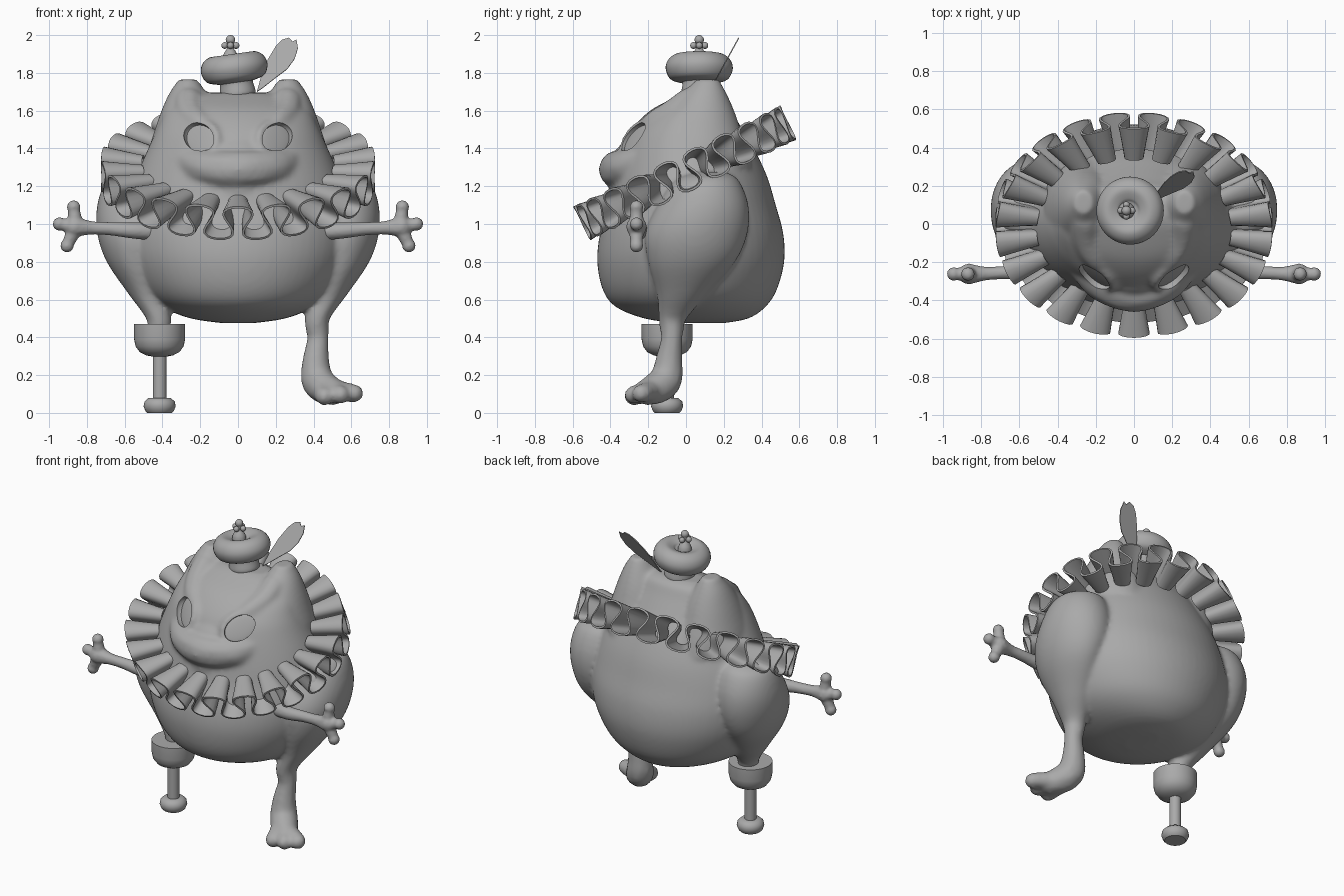
import bpy, bmesh, math
from mathutils import Matrix, Vector

if "Cube" in bpy.data.objects:
    bpy.data.objects.remove(bpy.data.objects["Cube"])

grey = bpy.data.materials.new("plain_grey")
grey.use_nodes = True
grey.diffuse_color = (0.4, 0.4, 0.4, 1)
grey.node_tree.nodes["Principled BSDF"].inputs["Base Color"].default_value = (0.4, 0.4, 0.4, 1)


def smooth_path(keys, steps):
    """Catmull-Rom interpolation of tuples of any length."""
    out = []
    for i in range(len(keys) - 1):
        a, b, c, d = keys[max(i - 1, 0)], keys[i], keys[i + 1], keys[min(i + 2, len(keys) - 1)]
        for k in range(steps):
            t = k / steps
            out.append([0.5 * (2 * q + (r - p) * t + (2 * p - 5 * q + 4 * r - s) * t * t
                               + (3 * q - p - 3 * r + s) * t ** 3)
                        for p, q, r, s in zip(a, b, c, d)])
    return out + [list(keys[-1])]


def loft(bm, sections, steps=5, sides=64):
    """Skin level elliptical rings given as (x, y, z, x radius, y radius)."""
    rings = []
    for x, y, z, rx, ry in smooth_path(sections, steps):
        angles = [math.tau * i / sides for i in range(sides)]
        rings.append([bm.verts.new((x + rx * math.cos(a), y + ry * math.sin(a), z)) for a in angles])
    for low, high in zip(rings, rings[1:]):
        for i in range(sides):
            j = (i + 1) % sides
            bm.faces.new((low[i], low[j], high[j], high[i]))
    bm.faces.new(rings[0][::-1])
    bm.faces.new(rings[-1])


def lathe(bm, x, y, profile, steps):
    loft(bm, [(x, y, z, r, r) for r, z in profile], steps, 40)


def ball(bm, place, radius=1.0, detail=2):
    matrix = place if isinstance(place, Matrix) else Matrix.Translation(place)
    bmesh.ops.create_icosphere(bm, subdivisions=detail, radius=radius, matrix=matrix)


def beads(bm, keys, side=1, steps=8):
    """Fleshy tube along keys (x, y, z, radius), to be fused by remeshing."""
    for x, y, z, r in smooth_path(keys, steps):
        ball(bm, Vector((side * x, y, z)), r)


def finish(name, bm, angle=40, voxel=0, relax=0, cutter=None, thickness=0):
    bmesh.ops.recalc_face_normals(bm, faces=bm.faces)
    mesh = bpy.data.meshes.new(name)
    bm.to_mesh(mesh)
    bm.free()
    obj = bpy.data.objects.new(name, mesh)
    bpy.context.collection.objects.link(obj)
    if voxel:
        mod = obj.modifiers.new("fuse", "REMESH")
        mod.mode, mod.voxel_size = "VOXEL", voxel
        mod = obj.modifiers.new("relax", "SMOOTH")
        mod.factor, mod.iterations = 0.5, relax
    if cutter:
        mod = obj.modifiers.new("sockets", "BOOLEAN")
        mod.operation, mod.object = "DIFFERENCE", cutter
    if thickness:
        mod = obj.modifiers.new("cloth", "SOLIDIFY")
        mod.thickness, mod.offset = thickness, 0
    graph = bpy.context.evaluated_depsgraph_get()
    baked = bpy.data.meshes.new_from_object(obj.evaluated_get(graph))
    obj.modifiers.clear()
    obj.data = baked
    baked.materials.clear()
    baked.materials.append(grey)
    baked.polygons.foreach_set("use_smooth", [True] * len(baked.polygons))
    baked.set_sharp_from_angle(angle=math.radians(angle))
    return obj


def eye_frame(side, shift):
    """Slanted frame on the face, local z pointing out of the eye."""
    normal = Vector((side * 0.48, -0.75, 0.42)).normalized()
    spin = normal.to_track_quat("Z", "Y").to_matrix().to_4x4() @ Matrix.Rotation(side * 0.6, 4, "Z")
    return Matrix.Translation(Vector((side * 0.2, -0.265, 1.452)) + normal * shift) @ spin


# Body and head: z, half width, front y, back y
bm = bmesh.new()
outline = [(0.475, 0.08, -0.05, 0.2), (0.5, 0.25, -0.22, 0.33), (0.56, 0.4, -0.37, 0.42),
           (0.65, 0.5, -0.44, 0.48), (0.8, 0.575, -0.47, 0.52), (0.95, 0.6, -0.455, 0.515),
           (1.1, 0.585, -0.41, 0.475), (1.25, 0.54, -0.38, 0.43), (1.4, 0.475, -0.34, 0.36),
           (1.5, 0.43, -0.29, 0.3), (1.6, 0.38, -0.19, 0.24), (1.67, 0.3, -0.06, 0.2),
           (1.695, 0.18, 0.0, 0.15)]
loft(bm, [(0, (f + b) / 2, z, w, (b - f) / 2) for z, w, f, b in outline])

# Broad muzzle, its bridge and the lower lip
beads(bm, [(-0.28, -0.19, 1.335, 0.085), (-0.17, -0.305, 1.3, 0.1), (0, -0.36, 1.288, 0.105),
           (0.17, -0.305, 1.3, 0.1), (0.28, -0.19, 1.335, 0.085)])
beads(bm, [(-0.2, -0.23, 1.36, 0.08), (0, -0.285, 1.37, 0.085), (0.2, -0.23, 1.36, 0.08)])
beads(bm, [(-0.17, -0.31, 1.2, 0.04), (0, -0.365, 1.175, 0.045), (0.17, -0.31, 1.2, 0.04)])

for side in (-1, 1):
    # Skull lobes rising to blunt horns
    loft(bm, [(side * x, y, z, rx, ry) for x, y, z, rx, ry in (
        (0.25, 0.07, 1.3, 0.23, 0.28), (0.255, 0.07, 1.4, 0.215, 0.255), (0.26, 0.075, 1.5, 0.18, 0.215),
        (0.26, 0.085, 1.6, 0.145, 0.17), (0.265, 0.1, 1.69, 0.1, 0.115), (0.265, 0.115, 1.765, 0.05, 0.06))])
    # Brow ridges from horn to eye
    beads(bm, [(0.26, 0.02, 1.64, 0.085), (0.25, -0.07, 1.58, 0.08), (0.2, -0.17, 1.525, 0.07),
               (0.1, -0.24, 1.455, 0.06)], side)
    # Eyelids
    frame = eye_frame(side, 0)
    for i in range(32):
        a = math.tau * i / 32
        ball(bm, frame @ Vector((0.115 * math.cos(a), 0.085 * math.sin(a), -0.006)),
             0.02 + 0.006 * math.sin(a))
    # Thighs
    loft(bm, [(side * x, y, z, rx, ry) for x, y, z, rx, ry in (
        (0.51, 0.13, 1.275, 0.08, 0.08), (0.53, 0.11, 1.23, 0.165, 0.17), (0.54, 0.09, 1.1, 0.205, 0.24),
        (0.54, 0.055, 0.95, 0.205, 0.27), (0.54, 0.03, 0.8, 0.155, 0.23),
        (0.48, -0.02, 0.63, 0.1, 0.135), (0.42, -0.07, 0.5, 0.067, 0.075),
        (0.42, -0.075, 0.42, 0.057, 0.06))])

# Left shin, foot and toes
beads(bm, [(0.42, -0.075, 0.5, 0.064), (0.424, -0.075, 0.4, 0.059), (0.412, -0.09, 0.28, 0.073),
           (0.418, -0.105, 0.18, 0.088), (0.455, -0.15, 0.135, 0.088), (0.51, -0.21, 0.11, 0.07)])
for x, y, z in ((0.455, -0.27, 0.09), (0.54, -0.27, 0.098), (0.612, -0.23, 0.105)):
    beads(bm, [(0.45, -0.16, 0.125, 0.07), (x, y, z, 0.05)])
    ball(bm, Vector((x + 0.004, y - 0.008, z - 0.003)), 0.05)

cut = bmesh.new()
for side in (-1, 1):
    ball(cut, eye_frame(side, 0.01) @ Matrix.Diagonal((0.104, 0.073, 0.08, 1)), detail=4)
sockets = finish("socket_cutter", cut)
sockets.hide_render = True
bpy.context.view_layer.update()
finish("body", bm, 50, voxel=0.014, relax=9, cutter=sockets)
bpy.data.objects.remove(sockets)

for side, label in ((-1, "right"), (1, "left")):
    # Flat eyes set in the sockets
    bm = bmesh.new()
    ball(bm, eye_frame(side, -0.012) @ Matrix.Diagonal((0.111, 0.08, 0.012, 1)), detail=4)
    finish(label + "_eye", bm)
    # Arms with a plump palm and three knobbed fingers
    bm = bmesh.new()
    beads(bm, [(0.42, -0.22, 0.96, 0.05), (0.55, -0.25, 0.965, 0.044), (0.68, -0.255, 0.975, 0.036),
               (0.78, -0.26, 0.98, 0.037), (0.865, -0.262, 0.985, 0.056)], side, 12)
    for x, z in ((0.87, 1.09), (0.945, 1.0), (0.905, 0.885)):
        beads(bm, [(0.86, -0.262, 0.985, 0.045), (x, -0.262, z, 0.03)], side, 10)
        ball(bm, Vector((side * x, -0.262, z)), 0.037)
    finish(label + "_arm", bm, 60, voxel=0.008, relax=5)

# Peg leg
bm = bmesh.new()
lathe(bm, -0.415, -0.1, [(0.135, 0.47), (0.135, 0.39), (0.127, 0.352), (0.105, 0.322), (0.07, 0.304),
                         (0.036, 0.298), (0.036, 0.08), (0.06, 0.078), (0.08, 0.06), (0.085, 0.035),
                         (0.075, 0.01), (0.065, 0)], 1)
finish("peg_leg", bm)

# Pleated ruff: a meandering ribbon around a tilted ellipse
bm = bmesh.new()
pleats, per_pleat, bands = 22, 24, 5
count = pleats * per_pleat
rows = []
for k in range(bands):
    t = k / (bands - 1)
    row = []
    for i in range(count):
        u = i / per_pleat
        a = math.tau * (u + (0.16 + 0.075 * t) * math.sin(2 * math.tau * u)) / pleats + math.pi / 2
        lift = (0.065 + 0.03 * t) * math.cos(math.tau * u)
        row.append(bm.verts.new(((0.51 + 0.215 * t) * math.cos(a), (0.41 + 0.2 * t) * math.sin(a), lift)))
    rows.append(row)
for low, high in zip(rows, rows[1:]):
    for i in range(count):
        j = (i + 1) % count
        bm.faces.new((low[i], low[j], high[j], high[i]))
bm.transform(Matrix.Translation((0, -0.005, 1.27)) @ Matrix.Rotation(math.radians(26), 4, "X"))
finish("ruff", bm, 60, thickness=0.012)

# Beret, tipped to one side
bm = bmesh.new()
lathe(bm, 0, 0, [(0.09, -0.15), (0.095, -0.13), (0.088, -0.08), (0.1, -0.075), (0.155, -0.055),
                 (0.178, 0), (0.16, 0.05), (0.115, 0.075), (0.065, 0.06), (0.045, 0.045), (0.01, 0.04)], 4)
bm.transform(Matrix.Translation((-0.02, 0.07, 1.825)) @ Matrix.Rotation(math.radians(-8), 4, "Y"))
finish("beret", bm)

# Knob on the beret
bm = bmesh.new()
lathe(bm, -0.04, 0.07, [(0.045, 1.85), (0.04, 1.89), (0.027, 1.915), (0.018, 1.93), (0.018, 1.96)], 3)
ball(bm, Vector((-0.04, 0.07, 1.975)), 0.025, 3)
for i in range(4):
    a = math.pi / 2 * i
    ball(bm, Vector((-0.04 + 0.03 * math.cos(a), 0.07 + 0.03 * math.sin(a), 1.945)), 0.018, 3)
finish("beret_knob", bm)

# Feather with a notched tip
bm = bmesh.new()
edge = [(0.1, 1.7), (0.125, 1.79), (0.158, 1.87), (0.2, 1.94), (0.235, 1.975), (0.27, 1.985), (0.288, 1.965),
        (0.31, 1.975), (0.317, 1.93), (0.3, 1.875), (0.26, 1.82), (0.2, 1.775), (0.13, 1.72)]
bm.faces.new([bm.verts.new((x, 0.15 + 0.55 * (z - 1.75), z)) for x, z in edge])
finish("feather", bm, thickness=0.006)
